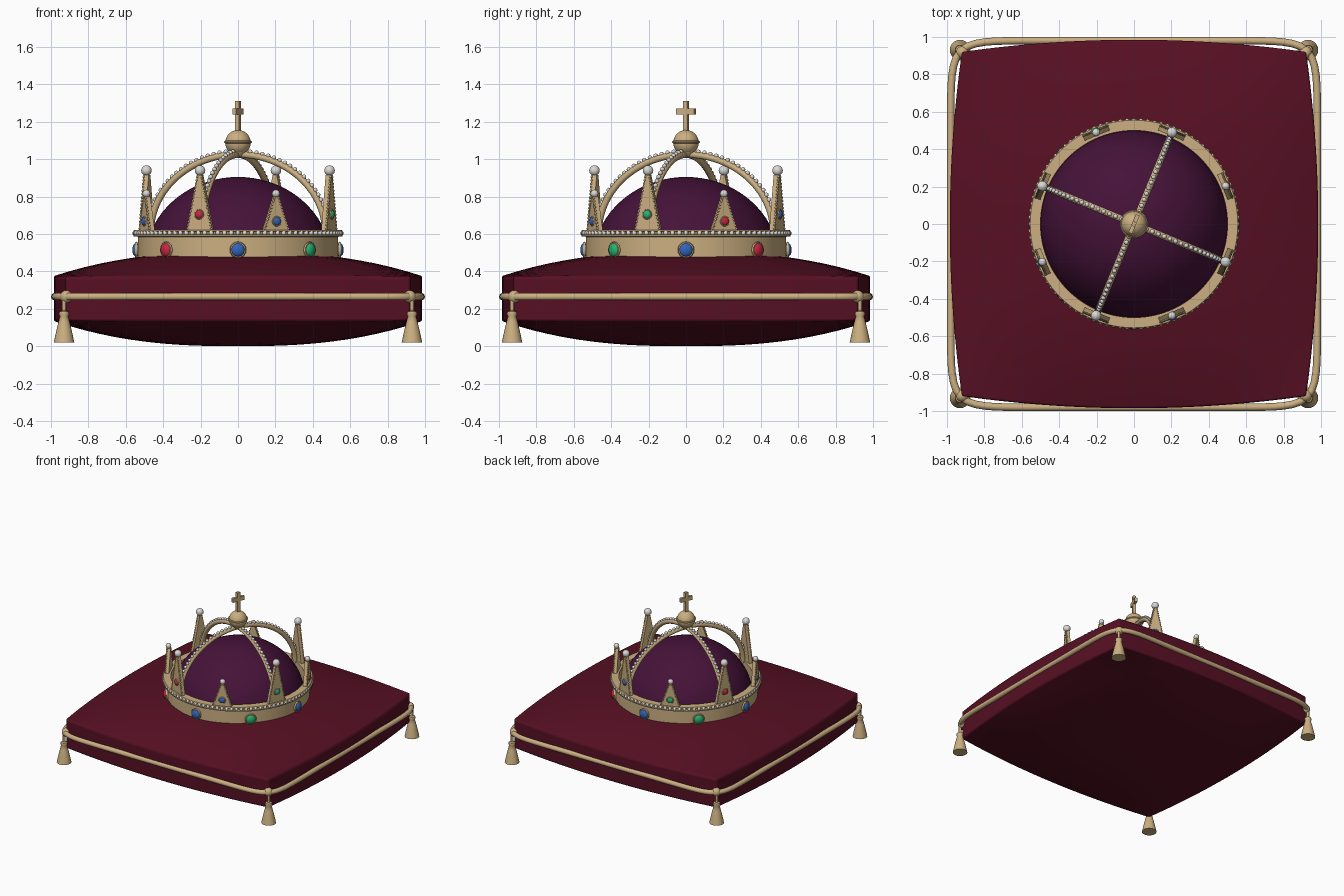
import bpy, bmesh, math
from mathutils import Matrix, Vector

if "Cube" in bpy.data.objects:
    bpy.data.objects.remove(bpy.data.objects["Cube"])

T, R = Matrix.Translation, Matrix.Rotation


def material(name, rgb):
    m = bpy.data.materials.new(name)
    m.diffuse_color = (*rgb, 1)
    m.use_nodes = True
    m.node_tree.nodes["Principled BSDF"].inputs["Base Color"].default_value = m.diffuse_color
    return m


GOLD = material("gold", (0.60, 0.43, 0.22))
VELVET = material("crimson_velvet", (0.095, 0.005, 0.017))
PURPLE = material("purple_velvet", (0.06, 0.006, 0.04))
PEARL = material("pearl_white", (0.70, 0.69, 0.67))
RED = material("ruby_red", (0.60, 0.02, 0.05))
GREEN = material("emerald_green", (0.02, 0.45, 0.16))
BLUE = material("sapphire_blue", (0.03, 0.13, 0.50))


def finish(ob, mat, angle=40):
    ob.data.materials.clear()
    ob.data.materials.append(mat)
    bpy.ops.object.select_all(action='DESELECT')
    ob.select_set(True)
    bpy.context.view_layer.objects.active = ob
    if ob.type == 'CURVE':
        bpy.ops.object.convert(target='MESH')
        ob = bpy.context.view_layer.objects.active
    bpy.ops.object.shade_smooth_by_angle(angle=math.radians(angle))
    return ob


def make(name, bm, mat, angle=40):
    bmesh.ops.recalc_face_normals(bm, faces=bm.faces[:])
    me = bpy.data.meshes.new(name)
    bm.to_mesh(me)
    bm.free()
    ob = bpy.data.objects.new(name, me)
    bpy.context.collection.objects.link(ob)
    return finish(ob, mat, angle)


def ball(bm, matrix, r, u=12, v=8):
    bmesh.ops.create_uvsphere(bm, u_segments=u, v_segments=v, radius=r, matrix=matrix)


def lathe(bm, profile, segs, matrix=Matrix(), closed=False):
    """Revolve (radius, height) points round the local z axis."""
    rings = [[bm.verts.new(matrix @ Vector((r * math.cos(a), r * math.sin(a), z)))
              for a in (2 * math.pi * i / segs for i in range(segs))] for r, z in profile]
    pairs = list(zip(rings, rings[1:]))
    if closed:
        pairs.append((rings[-1], rings[0]))
    for a, b in pairs:
        for i in range(segs):
            j = (i + 1) % segs
            bm.faces.new((a[i], a[j], b[j], b[i]))
    if not closed:
        bm.faces.new(rings[0])
        bm.faces.new(rings[-1])


def ring_profile(r, z, tube, n=8):
    return [(r + tube * math.cos(2 * math.pi * i / n), z + tube * math.sin(2 * math.pi * i / n))
            for i in range(n)]


def tube(name, pts, r, mat, cyclic=False):
    cu = bpy.data.curves.new(name, 'CURVE')
    cu.dimensions = '3D'
    cu.bevel_depth, cu.bevel_resolution, cu.use_fill_caps = r, 3, True
    sp = cu.splines.new('POLY')
    sp.points.add(len(pts) - 1)
    for p, q in zip(sp.points, pts):
        p.co = (*q, 1)
    sp.use_cyclic_u = cyclic
    ob = bpy.data.objects.new(name, cu)
    bpy.context.collection.objects.link(ob)
    return finish(ob, mat, 60)


# Cushion: subdivided box with bulging sides and domed top and bottom
bm = bmesh.new()
bmesh.ops.create_cube(bm, size=2)
bmesh.ops.subdivide_edges(bm, edges=bm.edges[:], cuts=23, use_grid_fill=True)
for v in bm.verts:
    u, t, w = v.co
    puff = max(0, 1 - abs(u) ** 2.5) * max(0, 1 - abs(t) ** 2.5) if abs(w) > 0.999 else 0
    v.co = (u * (0.92 + 0.065 * (1 - t * t)), t * (0.92 + 0.065 * (1 - u * u)),
            0.255 + w * 0.12 + math.copysign(puff, w) * (0.13 if w > 0 else 0.135))
cushion = make("cushion", bm, VELVET, 50)
bev = cushion.modifiers.new("soft_edges", 'BEVEL')
bev.width, bev.segments, bev.limit_method, bev.angle_limit = 0.02, 3, 'ANGLE', math.radians(50)

# Cord round the cushion
path = []
for i in range(192):
    a = 2 * math.pi * i / 192
    c, s = math.cos(a), math.sin(a)
    k = 0.98 / (abs(c) ** 12 + abs(s) ** 12) ** (1 / 12)
    path.append((k * c, k * s, 0.265))
tube("cushion_cord", path, 0.02, GOLD, True)

# Corner knots and tassels
bm = bmesh.new()
for sx in (-1, 1):
    for sy in (-1, 1):
        ball(bm, T((sx * 0.918, sy * 0.918, 0.265)), 0.034)
        lathe(bm, [(0.01, 0.26), (0.01, 0.19), (0.024, 0.185), (0.028, 0.172), (0.022, 0.16),
                   (0.03, 0.13), (0.042, 0.08), (0.055, 0.02)], 20, T((sx * 0.93, sy * 0.93, 0)))
make("tassels", bm, GOLD, 50)

# Crown band with a lip under and over the pearl row
bm = bmesh.new()
lathe(bm, [(0.5, 0.44), (0.535, 0.44), (0.535, 0.585), (0.56, 0.588), (0.56, 0.596),
           (0.542, 0.599), (0.542, 0.611), (0.56, 0.614), (0.555, 0.621), (0.5, 0.621)],
      96, closed=True)
make("crown_band", bm, GOLD, 30)

# Pearl row on the band
bm = bmesh.new()
for i in range(96):
    ball(bm, R(2 * math.pi * i / 96, 4, 'Z') @ T((0.553, 0, 0.605)), 0.0125, 10, 6)
make("band_pearls", bm, PEARL, 60)

# Velvet cap inside the crown
bm = bmesh.new()
lathe(bm, [(0.499 * math.cos(a), 0.45 + 0.455 * math.sin(a))
           for a in (math.radians(89.9) * i / 20 for i in range(21))], 64)
make("velvet_cap", bm, PURPLE)

# Spikes, alternately tall and short, with beaded edges and pearl tips
spikes, beads, tips, bezels = (bmesh.new() for _ in range(4))
gems = {m.name: (m, bmesh.new()) for m in (RED, GREEN, BLUE)}


def gem(mat, angle, radius, z, size):
    place = R(angle, 4, 'Z') @ T((radius, 0, z))
    ball(gems[mat.name][1], place @ Matrix.Diagonal((0.6, 1, 1, 1)), size, 16, 10)
    lathe(bezels, ring_profile(size, 0, size * 0.2, 6), 20, place @ R(math.pi / 2, 4, 'Y'), True)


for i in range(8):
    angle = math.radians(-112.5 + 45 * i)
    tall = i % 2 == 0
    top = 0.915 if tall else 0.80
    turn = R(angle, 4, 'Z')
    outline = [(-0.074, 0.615), (0.074, 0.615), (0.012, top), (-0.012, top)]
    inner, outer = ([spikes.verts.new(turn @ Vector((r, y, z))) for y, z in outline]
                    for r in (0.512, 0.542))
    spikes.faces.new(inner)
    spikes.faces.new(outer)
    for k in range(4):
        n = (k + 1) % 4
        spikes.faces.new((inner[k], inner[n], outer[n], outer[k]))
    count = 16 if tall else 11
    for side in (-1, 1):
        for k in range(count):
            f = (k + 0.5) / count
            ball(beads, turn @ T((0.54, side * (0.071 - 0.061 * f), 0.62 + (top - 0.62) * f)),
                 0.007, 6, 4)
    ball(tips, turn @ T((0.53, 0, top + (0.024 if tall else 0.016))), 0.028 if tall else 0.021, 16, 10)
    gem((RED, BLUE, GREEN)[i % 3], angle, 0.543, 0.705 if tall else 0.668, 0.023)

# Large gems on the band
for i, mat in enumerate((BLUE, RED, BLUE, GREEN, BLUE, RED, BLUE, GREEN)):
    gem(mat, math.radians(45 * i), 0.543, 0.515, 0.037)

make("spikes", spikes, GOLD, 30)
make("spike_beads", beads, GOLD, 60)
make("spike_pearls", tips, PEARL, 60)
make("gem_settings", bezels, GOLD, 60)
for name, (mat, bm) in gems.items():
    make(name + "_gems", bm, mat, 60)

# Two crossing arches with a pearl row along each
bm = bmesh.new()
for n, deg in enumerate((-22.5, 67.5)):
    turn = R(math.radians(deg), 4, 'Z')
    arc = lambda t, d=0: turn @ Vector(((0.505 + d) * math.cos(t), 0, 0.61 + (0.415 + d) * math.sin(t)))
    tube("arch_%d" % (n + 1), [arc(math.pi * i / 48) for i in range(49)], 0.018, GOLD)
    for i in range(1, 46):
        ball(bm, T(arc(math.pi * i / 46, 0.018)), 0.0125, 10, 6)
make("arch_pearls", bm, PEARL, 60)

# Orb with foot and girdle
bm = bmesh.new()
ball(bm, T((0, 0, 1.088)), 0.068, 32, 20)
lathe(bm, [(0.03, 1.015), (0.045, 1.035), (0.05, 1.045)], 24)
lathe(bm, ring_profile(0.068, 1.092, 0.007), 32, closed=True)
make("orb", bm, GOLD)

# Cross, turned in line with one arch
bm = bmesh.new()
turn = R(math.radians(67.5), 4, 'Z')
for z, size in ((1.225, (0.026, 0.022, 0.17)), (1.255, (0.104, 0.022, 0.032))):
    bmesh.ops.create_cube(bm, size=1, matrix=turn @ T((0, 0, z)) @ Matrix.Diagonal((*size, 1)))
make("cross", bm, GOLD, 30)
